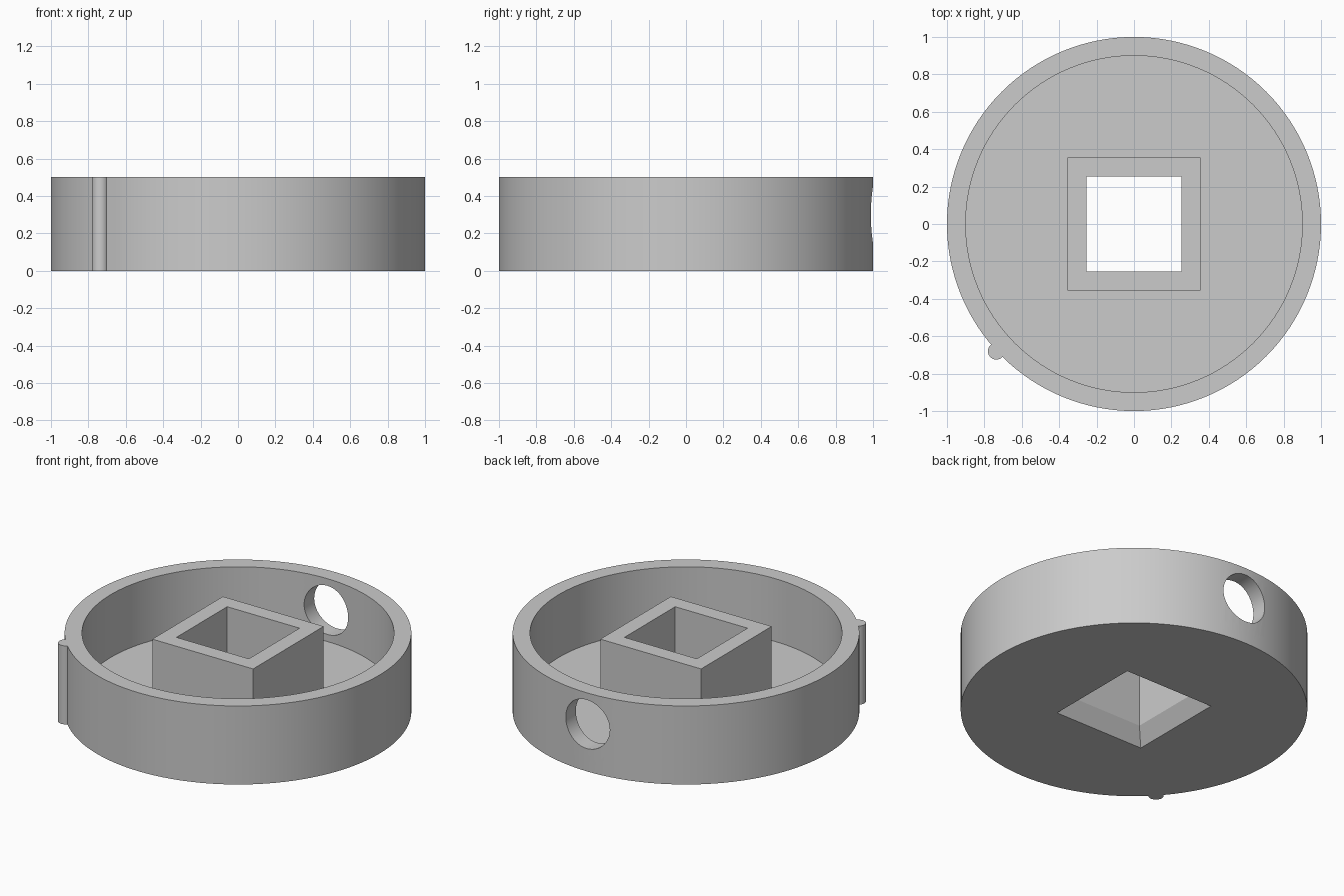
import bpy
import bmesh
from math import radians, sqrt
from mathutils import Matrix

if "Cube" in bpy.data.objects:
    bpy.data.objects.remove(bpy.data.objects["Cube"], do_unlink=True)

HEIGHT, FLOOR = 0.5, 0.1
SQUARE = Matrix.Rotation(radians(45), 4, "Z")

grey = bpy.data.materials.new("plain_grey")
grey.use_nodes = True
grey.diffuse_color = (0.6, 0.6, 0.6, 1)
grey.node_tree.nodes["Principled BSDF"].inputs["Base Color"].default_value = grey.diffuse_color


def prism(name, sides, r_low, r_high, z0, z1, turn=Matrix(), x=0, y=0):
    """Upright prism or frustum between two heights."""
    bm = bmesh.new()
    place = Matrix.Translation((x, y, (z0 + z1) / 2)) @ turn
    bmesh.ops.create_cone(bm, cap_ends=True, segments=sides, radius1=r_low,
                          radius2=r_high, depth=z1 - z0, matrix=place)
    mesh = bpy.data.meshes.new(name)
    bm.to_mesh(mesh)
    bm.free()
    mesh.materials.append(grey)
    obj = bpy.data.objects.new(name, mesh)
    bpy.context.collection.objects.link(obj)
    return obj


def square(name, half_low, half_high, z0, z1):
    return prism(name, 4, half_low * sqrt(2), half_high * sqrt(2), z0, z1, SQUARE)


def combine(target, tool, operation):
    """Apply a boolean, then drop the helper."""
    tool.hide_render = True
    mod = target.modifiers.new(operation.lower(), "BOOLEAN")
    mod.operation, mod.object, mod.solver = operation, tool, "EXACT"
    bpy.context.view_layer.objects.active = target
    bpy.ops.object.modifier_apply(modifier=mod.name)
    bpy.data.objects.remove(tool, do_unlink=True)


# Round dish with a locating rib on the outer wall
dish = prism("round_dish", 128, 1, 1, 0, HEIGHT)
combine(dish, prism("rib", 32, 0.045, 0.045, 0, HEIGHT, x=-0.736, y=-0.68), "UNION")
combine(dish, prism("bore", 128, 0.9, 0.9, FLOOR, 0.8), "DIFFERENCE")

# Cross hole through the back wall
side_hole = prism("side_hole", 64, 0.155, 0.155, -0.3, 0.3,
                  Matrix.Rotation(radians(90), 4, "X"), y=0.9)
side_hole.data.transform(Matrix.Translation((0, 0, 0.3)))
combine(dish, side_hole, "DIFFERENCE")

# Square post rising from the floor, with a straight square passage
combine(dish, square("post", 0.355, 0.355, FLOOR / 2, HEIGHT), "UNION")
combine(dish, square("passage", 0.255, 0.255, -0.1, 0.7), "DIFFERENCE")

# Flared mouth of the passage on the underside
combine(dish, square("mouth", 0.375, 0.255, -FLOOR, FLOOR), "DIFFERENCE")

bpy.ops.object.select_all(action="DESELECT")
dish.select_set(True)
bpy.context.view_layer.objects.active = dish
bpy.ops.object.shade_smooth_by_angle(angle=radians(25))
